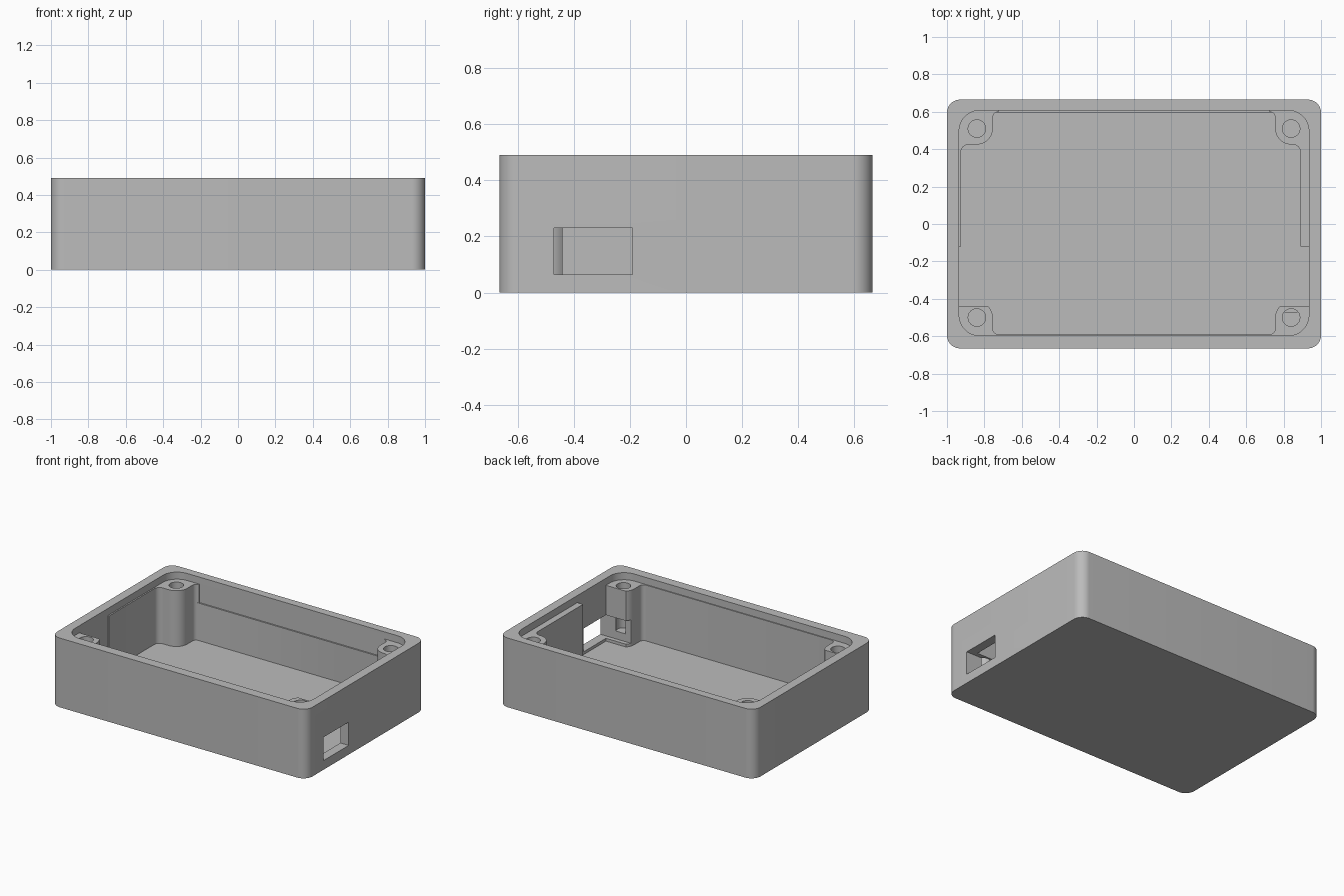
import bpy, bmesh
from math import sin, cos, radians

if "Cube" in bpy.data.objects:
    bpy.data.objects.remove(bpy.data.objects["Cube"])

grey = bpy.data.materials.new("plain grey plastic")
grey.use_nodes = True
grey.diffuse_color = (0.5, 0.5, 0.5, 1)
grey.node_tree.nodes["Principled BSDF"].inputs["Base Color"].default_value = (0.5, 0.5, 0.5, 1)

HEIGHT, FLOOR, LEDGE = 0.49, 0.045, 0.44
SHIFT = 0.005            # the cavity sits slightly towards the back


def arc(cx, cy, r, a0, a1, steps=12):
    """Points on an arc, angles in degrees."""
    angles = [radians(a0 + (a1 - a0) * i / steps) for i in range(steps + 1)]
    return [(cx + r * cos(a), cy + r * sin(a)) for a in angles]


def rounded_rect(hx, hy, r):
    pts = []
    for i, (sx, sy) in enumerate([(1, 1), (-1, 1), (-1, -1), (1, -1)]):
        pts += arc(sx * (hx - r), sy * (hy - r), r, 90 * i, 90 * i + 90)
    return pts


def rect(x0, x1, y0, y1):
    return [(x0, y0), (x1, y0), (x1, y1), (x0, y1)]


def prism(name, outline, z0, z1):
    """Extrude a flat outline from z0 to z1."""
    bm = bmesh.new()
    base = bm.faces.new([bm.verts.new((x, y, z0)) for x, y in outline])
    top = bmesh.ops.extrude_face_region(bm, geom=[base])["geom"]
    bmesh.ops.translate(bm, vec=(0, 0, z1 - z0),
                        verts=[v for v in top if isinstance(v, bmesh.types.BMVert)])
    bmesh.ops.recalc_face_normals(bm, faces=bm.faces)
    mesh = bpy.data.meshes.new(name)
    bm.to_mesh(mesh)
    bm.free()
    mesh.materials.append(grey)
    obj = bpy.data.objects.new(name, mesh)
    bpy.context.collection.objects.link(obj)
    return obj


def combine(target, tool, operation):
    """Apply a boolean and discard the tool."""
    tool.hide_render = True
    mod = target.modifiers.new(tool.name, "BOOLEAN")
    mod.operation, mod.solver, mod.object = operation, "EXACT", tool
    bpy.context.view_layer.objects.active = target
    bpy.ops.object.modifier_apply(modifier=mod.name)
    bpy.data.objects.remove(tool)


# Outer shell and main cavity
shell = prism("enclosure_base", rounded_rect(1, 0.665, 0.07), 0, HEIGHT)
cavity = [(x, y + SHIFT) for x, y in rounded_rect(0.935, 0.602, 0.11)]
combine(shell, prism("cavity", cavity, FLOOR, HEIGHT + 0.1), "DIFFERENCE")

# Shallow lid ledges on the front and back walls
combine(shell, prism("front_ledge", rect(-0.8, 0.8, -0.63, -0.59), 0.02, LEDGE), "UNION")
combine(shell, prism("back_ledge", rect(-0.8, 0.8, 0.597, 0.63), 0.02, 0.31), "UNION")

# Thickened side walls
combine(shell, prism("left_liner", rect(0.89, 0.97, -0.12, 0.5), 0.02, LEDGE), "UNION")
combine(shell, prism("right_liner", rect(-0.97, -0.925, -0.12, 0.5), 0.02, LEDGE), "UNION")


def post_outline(sx, sy):
    """Screw post: round inner corner, fillets running into the walls."""
    bulge = arc(0.84, 0.505, 0.085, 270, 180)
    if sy < 0:           # front posts are cut flat
        pts = [(0.97, 0.445)] + [(x, max(y, 0.445)) for x, y in bulge if y > 0.435]
    else:
        wall = 0.89 if sx > 0 else 0.925
        pts = [(0.97, 0.38)] + arc(wall - 0.04, 0.38, 0.04, 0, 90, 6) + bulge
    pts += arc(0.725, 0.565, 0.03, 0, 90, 6) + [(0.725, 0.64), (0.97, 0.64)]
    return [(sx * x, sy * y + SHIFT) for x, y in pts]


# Corner screw posts with holes
for sx in (-1, 1):
    for sy in (-1, 1):
        combine(shell, prism("screw_post", post_outline(sx, sy), 0.02, LEDGE), "UNION")
        hole = arc(sx * 0.84, sy * 0.505 + SHIFT, 0.047, 0, 345, 23)
        combine(shell, prism("screw_hole", hole, 0.12, HEIGHT + 0.1), "DIFFERENCE")

# Connector opening through the left wall and the front left post
combine(shell, prism("port_opening", rect(0.7, 1.1, -0.47, -0.19), 0.065, 0.23), "DIFFERENCE")

bpy.ops.object.select_all(action="DESELECT")
shell.select_set(True)
bpy.context.view_layer.objects.active = shell
bpy.ops.object.shade_smooth_by_angle(angle=radians(30))
